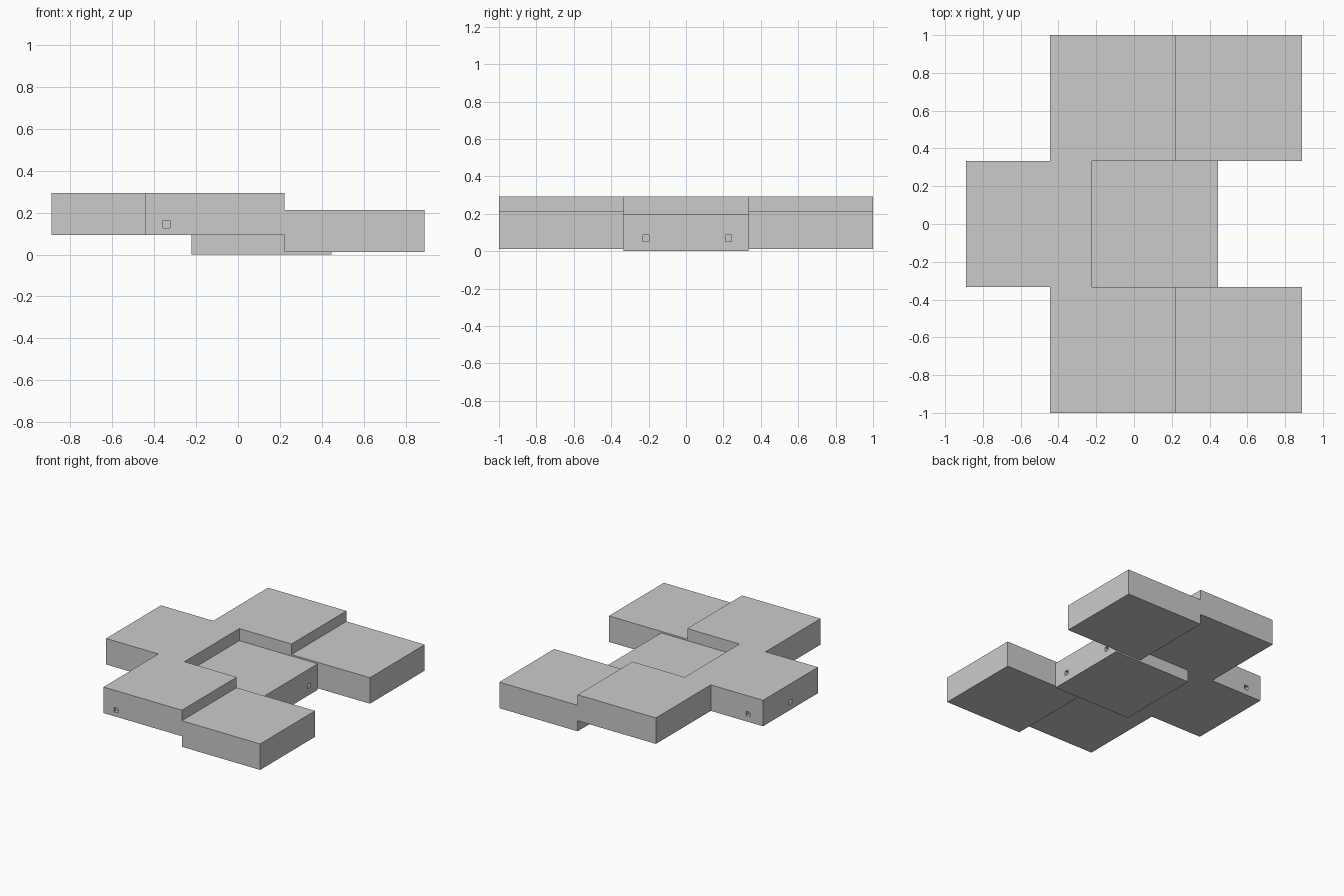
import bpy

if "Cube" in bpy.data.objects:
    bpy.data.objects.remove(bpy.data.objects["Cube"])

W, H = 2 / 3, 0.2          # slab side and thickness
HOLE, DEPTH = 0.034, 0.03  # socket width and depth


def box(name, centre, size):
    bpy.ops.mesh.primitive_cube_add(size=1, location=centre)
    ob = bpy.context.object
    ob.name = name
    ob.scale = size
    bpy.ops.object.transform_apply(location=False, rotation=False, scale=True)
    return ob


def slab(name, x, y, bottom, sockets=()):
    """Square slab; each socket is the centre of a small square recess on a side."""
    ob = box(name, (x, y, bottom + H / 2), (W, W, H))
    for axis, pos in sockets:
        size = [HOLE] * 3
        size[axis] = DEPTH * 2
        cutter = box("socket_cutter", pos, size)
        cutter.hide_render = True
        mod = ob.modifiers.new("socket", 'BOOLEAN')
        mod.operation = 'DIFFERENCE'
        mod.solver = 'EXACT'
        mod.object = cutter
        bpy.context.view_layer.objects.active = ob
        bpy.ops.object.modifier_apply(modifier=mod.name)
        bpy.data.objects.remove(cutter)
    return ob


UPPER, LOWER = 0.093, 0.012

# Raised slab on the left, sockets on its outer and back sides
slab("left_slab", -0.889 + W / 2, 0, UPPER,
     [(0, (-0.889, 0.0, 0.153)), (1, (-0.76, W / 2, 0.153))])

# Low central slab with two sockets on its right side
slab("centre_slab", -0.222 + W / 2, 0, 0,
     [(0, (-0.222 + W, y, 0.07)) for y in (-0.214, 0.227)])

# Front and back pairs: raised inner slab, lower outer slab
for label, s in (("front", -1), ("back", 1)):
    socket = [(1, (-0.34, -1, 0.144))] if s < 0 else []
    slab(label + "_raised_slab", -0.111, s * W, UPPER, socket)
    slab(label + "_low_slab", 0.889 - W / 2, s * W, LOWER)
